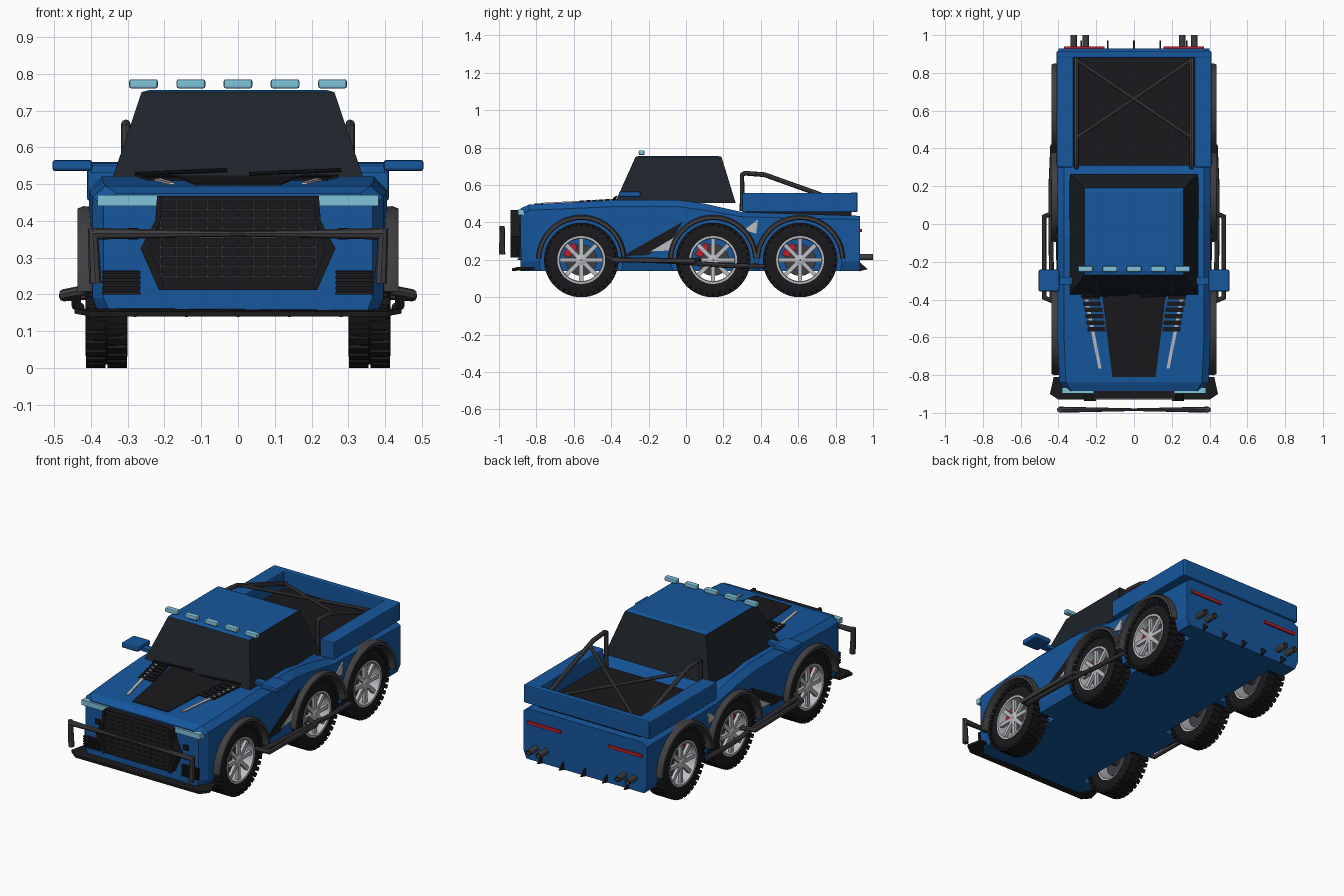
import bpy, bmesh
from math import pi, sin, cos, radians
from mathutils import Vector, Matrix

if "Cube" in bpy.data.objects:
    bpy.data.objects.remove(bpy.data.objects["Cube"])


def material(name, rgb):
    m = bpy.data.materials.new(name)
    m.diffuse_color = (*rgb, 1)
    m.use_nodes = True
    m.node_tree.nodes["Principled BSDF"].inputs["Base Color"].default_value = m.diffuse_color
    return m


BLUE = material("blue_paint", (0.008, 0.095, 0.34))
BLACK = material("black_trim", (0.010, 0.010, 0.012))
DARK = material("dark_metal", (0.05, 0.05, 0.055))
GLASS = material("dark_glass", (0.012, 0.017, 0.022))
SILVER = material("silver", (0.5, 0.51, 0.54))
LAMP = material("lamp_blue", (0.22, 0.55, 0.72))
RED = material("red", (0.5, 0.015, 0.025))


def finish(ob, mat, mirror=False, smooth=False):
    ob.data.materials.append(mat)
    bpy.ops.object.select_all(action='DESELECT')
    ob.select_set(True)
    bpy.context.view_layer.objects.active = ob
    if smooth:
        bpy.ops.object.shade_smooth_by_angle(angle=radians(40))
    if mirror:
        ob.modifiers.new("mirror", 'MIRROR').use_mirror_merge = False
    return ob


def make(name, bm, mat, **kw):
    bmesh.ops.recalc_face_normals(bm, faces=bm.faces)
    me = bpy.data.meshes.new(name)
    bm.to_mesh(me)
    bm.free()
    ob = bpy.data.objects.new(name, me)
    bpy.context.collection.objects.link(ob)
    return finish(ob, mat, **kw)


def add_box(bm, lo, hi, rot=Matrix()):
    lo, hi = Vector(lo), Vector(hi)
    m = rot @ Matrix.Translation((lo + hi) / 2) @ Matrix.Diagonal((*(hi - lo), 1))
    return bmesh.ops.create_cube(bm, size=1, matrix=m)


def boxes(name, spans, mat, bevel=0, **kw):
    bm = bmesh.new()
    for lo, hi in spans:
        add_box(bm, lo, hi)
    if bevel:
        bmesh.ops.bevel(bm, geom=bm.edges[:], offset=bevel, segments=2, affect='EDGES', profile=0.5)
    return make(name, bm, mat, **kw)


def plates(name, polys, offset, mat, **kw):
    """Flat outlines, each extruded by the offset vector."""
    bm = bmesh.new()
    for pts in polys:
        f = bm.faces.new([bm.verts.new(p) for p in pts])
        r = bmesh.ops.extrude_face_region(bm, geom=[f], use_keep_orig=True)
        bmesh.ops.translate(bm, vec=offset, verts=[v for v in r['geom'] if isinstance(v, bmesh.types.BMVert)])
    return make(name, bm, mat, **kw)


def lathe(bm, profile, segs, a0=0, a1=2 * pi, y=0, z=0):
    """Closed (radius, x) profile turned round the x axis."""
    full = a1 - a0 > 6.28
    rings = [[bm.verts.new((x, y + r * cos(a), z + r * sin(a))) for r, x in profile]
             for a in (a0 + (a1 - a0) * i / segs for i in range(segs + (not full)))]
    n = len(profile)
    for i in range(segs):
        p, q = rings[i], rings[(i + 1) % len(rings)]
        for k in range(n):
            bm.faces.new((p[k], p[(k + 1) % n], q[(k + 1) % n], q[k]))
    if not full:
        bm.faces.new(rings[0])
        bm.faces.new(rings[-1])


def tubes(name, paths, r, mat, radii=None, **kw):
    cu = bpy.data.curves.new(name, 'CURVE')
    cu.dimensions, cu.bevel_depth, cu.bevel_resolution, cu.use_fill_caps = '3D', r, 2, True
    for path in paths:
        s = cu.splines.new('POLY')
        s.points.add(len(path) - 1)
        for i, p in enumerate(path):
            s.points[i].co = (*p, 1)
            s.points[i].radius = radii[i] if radii else 1
    ob = bpy.data.objects.new(name, cu)
    bpy.context.collection.objects.link(ob)
    bpy.ops.object.select_all(action='DESELECT')
    ob.select_set(True)
    bpy.context.view_layer.objects.active = ob
    bpy.ops.object.convert(target='MESH')
    return finish(bpy.context.object, mat, smooth=True, **kw)


AXLES, WZ = (-0.56, 0.145, 0.61), 0.199

# Body shell lofted along its length: y, half width, shoulder z, top z
bm = bmesh.new()
rings = []
for y, w, zs, zt in ((-0.885, .365, .44, .475), (-0.84, .395, .465, .495), (-0.6, .405, .475, .508),
                     (-0.37, .405, .485, .52), (-0.05, .405, .485, .52), (0.1, .405, .465, .50),
                     (0.3, .405, .43, .455), (0.93, .40, .415, .435)):
    half = [(w - .02, .14), (w, .19), (w, zs), (w - .035, zt)]
    rings.append([bm.verts.new((x, y, z)) for x, z in half + [(-x, z) for x, z in half[::-1]]])
for p, q in zip(rings, rings[1:]):
    for k in range(8):
        bm.faces.new((p[k], p[(k + 1) % 8], q[(k + 1) % 8], q[k]))
bm.faces.new(rings[0])
bm.faces.new(rings[-1])
body = make("body", bm, BLUE)

# Wheel wells cut out of the body
bm = bmesh.new()
for y in AXLES:
    for s in (-1, 1):
        bmesh.ops.create_cone(bm, cap_ends=True, segments=40, radius1=.222, radius2=.222, depth=.24,
                              matrix=Matrix.Translation((s * .4, y, WZ)) @ Matrix.Rotation(pi / 2, 4, 'Y'))
cutter = make("well_cutter", bm, BLACK)
cutter.hide_render = True
mod = body.modifiers.new("wells", 'BOOLEAN')
mod.operation, mod.object, mod.solver = 'DIFFERENCE', cutter, 'EXACT'
bpy.context.view_layer.objects.active = body
bpy.ops.object.modifier_apply(modifier="wells")
bpy.data.objects.remove(cutter)

# Cab with inset windows
bm = bmesh.new()
base = [bm.verts.new(p) for p in ((-.345, -.38, .505), (.345, -.38, .505), (.34, .265, .505), (-.34, .265, .505))]
roof = [bm.verts.new(p) for p in ((-.262, -.27, .75), (.262, -.27, .75), (.262, .19, .75), (-.262, .19, .75))]
sides = [bm.faces.new((base[i], base[(i + 1) % 4], roof[(i + 1) % 4], roof[i])) for i in range(4)]
top = bm.faces.new(roof)
bm.faces.new(base[::-1])
bmesh.ops.inset_individual(bm, faces=sides, thickness=.014, depth=0)
for f in sides:
    f.material_index = 1
bmesh.ops.inset_individual(bm, faces=[top], thickness=.03, depth=.006)
cab = make("cab", bm, BLUE)
cab.data.materials.append(GLASS)

# Wheel parts, modelled on the right and mirrored
def wheel(y):
    def put(name, bm, mat):
        make(name, bm, mat, mirror=True, smooth=True).location = (0, y, WZ)
    bm = bmesh.new()
    lathe(bm, [(.125, .305), (.165, .30), (.184, .31), (.189, .33), (.189, .385), (.184, .405),
               (.165, .415), (.125, .408)], 48)
    for i in range(36):
        for k, (x0, x1) in enumerate(((.302, .355), (.36, .413))):
            add_box(bm, (x0, -.011, .178), (x1, .011, .199), Matrix.Rotation(2 * pi * (i + k / 2) / 36, 4, 'X'))
    put("tyre", bm, BLACK)
    bm = bmesh.new()
    lathe(bm, [(.128, .31), (.128, .411), (.117, .411), (.113, .395), (.113, .31)], 40)
    lathe(bm, [(.002, .37), (.03, .37), (.03, .398), (.022, .404), (.002, .404)], 20)
    for i in range(8):
        add_box(bm, (.383, -.011, .02), (.401, .011, .118), Matrix.Rotation(2 * pi * i / 8, 4, 'X'))
    put("rim", bm, SILVER)
    bm = bmesh.new()
    lathe(bm, [(.002, .345), (.085, .345), (.085, .357), (.002, .357)], 32)
    lathe(bm, [(.002, .25), (.03, .25), (.03, .345), (.002, .345)], 16)
    put("brake_disc", bm, DARK)
    bm = bmesh.new()
    lathe(bm, [(.06, .335), (.1, .335), (.1, .375), (.06, .375)], 8, radians(110), radians(165))
    put("brake_caliper", bm, RED)
    bm = bmesh.new()
    lathe(bm, [(.214, .37), (.238, .37), (.241, .42), (.234, .437), (.219, .437), (.214, .425)], 28,
          radians(2), radians(178))
    put("fender_flare", bm, DARK)


for y in AXLES:
    wheel(y)

# Cargo bed
boxes("bed_walls", [((.32, .3, .455), (.41, .915, .558))], BLUE, .006, mirror=True)
boxes("bed_tailgate", [((-.405, .88, .455), (.405, .917, .56))], BLUE, .006)
boxes("bed_floor", [((-.33, .31, .43), (.33, .885, .463))], BLACK)
# Roll bars with cross brace
tubes("roll_bar", [[(.305, .3, .46), (.305, .3, .655), (.305, .315, .663), (.305, .42, .655), (.305, .70, .555),
                    (.305, .875, .49)]], .013, DARK, mirror=True)
tubes("roll_cross", [[(s * -.3, .46, .642), (s * .3, .865, .494)] for s in (1, -1)], .010, DARK)

# Roof lamps, headlamps, tail lamps
boxes("roof_lamps", [((x - .039, -.253, .76), (x + .039, -.222, .785)) for x in (-.257, -.128, 0, .128, .257)],
      LAMP, .006)
boxes("headlamp", [((.215, -.897, .44), (.382, -.865, .47))], LAMP, mirror=True)
boxes("tail_lamp", [((.155, .925, .348), (.37, .94, .365))], RED, mirror=True)

# Side mirrors
boxes("mirror", [((.395, -.358, .535), (.505, -.242, .566))], BLUE, .009, mirror=True)
boxes("mirror_arm", [((.32, -.32, .53), (.40, -.28, .55))], BLUE, mirror=True)

# Grille: dark surround with a wire mesh
out = [(.22, .467), (.225, .40), (.265, .325), (.215, .212)]
plates("grille", [[(x, -.88, z) for x, z in out + [(-x, z) for x, z in out[::-1]]]], (0, -.04, 0), BLACK)
boxes("grille_mesh", [((-.215, -.93, z - .002), (.215, -.918, z + .002)) for z in [.25 + .026 * i for i in range(9)]]
      + [((x - .002, -.93, .245), (x + .002, -.918, .46)) for x in [-.21 + .042 * i for i in range(11)]], DARK)
plates("grille_frame", [[(.205, -.92, .467), (.22, -.92, .467), (.225, -.92, .40), (.265, -.92, .325),
                         (.215, -.92, .212), (.20, -.92, .225), (.24, -.92, .325), (.21, -.92, .40)]],
       (0, -.018, 0), BLACK, mirror=True)
# Bumper vents and splitter
boxes("bumper_vent", [((.265, -.9, z), (.37, -.87, z + .008)) for z in [.2 + .014 * i for i in range(5)]]
      + [((.268, -.892, .2), (.365, -.87, .265)), ((.27, -.893, .35), (.3, -.87, .38))], BLACK, mirror=True)
plates("splitter", [[(-.40, -.93, .14), (.40, -.93, .14), (.445, -.90, .148), (.425, -.81, .148),
                     (-.425, -.81, .148), (-.445, -.90, .148)]], (0, 0, .014), BLACK)
# Front bull bar
tubes("bull_bar", [[(-.395, -.983, .365), (0, -.983, .365), (.395, -.983, .365)]], .016, DARK, (1, .45, 1))
tubes("bull_bar_end", [[(.395, -.983, .38), (.388, -.983, .23)]], .016, DARK, (.85, 1.05), mirror=True)

# Hood panel, louvres and stripes lying on the sloped hood
def hood(x, y):
    return (x, y, .519 + (y + .37) * .0532)


plates("hood_panel", [[hood(-.17, -.365), hood(.17, -.365), hood(.115, -.81), hood(-.115, -.81)]],
       (0, 0, .005), BLACK)
plates("hood_louvres", [[hood(a - .006 * i, y), hood(b - .006 * i, y), hood(b - .006 * i, y - .024),
                         hood(a - .006 * i, y - .024)]
                        for i, y in enumerate([-.375 - .034 * k for k in range(6)]) for a, b in [(.18, .275)]],
       (0, 0, .008), BLACK, mirror=True)
plates("hood_stripe", [[hood(.243, -.39), hood(.263, -.39), hood(.188, -.765), hood(.172, -.765)]],
       (0, 0, .007), SILVER, mirror=True)
tubes("wipers", [[(.03, -.385, .528), (.28, -.372, .538)], [(-.28, -.385, .528), (-.03, -.372, .538)]], .005, BLACK)

# Door wedges
plates("door_wedge", [[(.404, -.34, .22), (.404, -.015, .405), (.404, -.075, .31), (.404, -.2, .225)]],
       (.005, 0, 0), BLACK, mirror=True)
plates("door_accent", [[(.404, -.19, .245), (.404, -.055, .325), (.404, -.085, .25)],
                       [(.404, .31, .36), (.404, .385, .415), (.404, .375, .34)]], (.008, 0, 0), SILVER, mirror=True)
# Side steps
tubes("side_step", [[(.40, -.42, .215), (.475, -.39, .2), (.475, .04, .195), (.40, .07, .2)]], .014, DARK, mirror=True)
tubes("side_rail", [[(.435, -.40, .205), (.44, -.05, .19), (.44, .2, .17), (.43, .42, .165)]], .013, DARK, mirror=True)

# Exhausts and diffuser fins
bm = bmesh.new()
for x in (.255, .32):
    lathe(bm, [(.011, 0), (.017, 0), (.017, .09), (.011, .09)], 16)
    new = [v for v in bm.verts if not v.tag]
    bmesh.ops.transform(bm, verts=new, matrix=Matrix.Translation((x, .91, .215)) @ Matrix.Rotation(pi / 2, 4, 'Z'))
    for v in new:
        v.tag = True
make("exhaust", bm, DARK, mirror=True, smooth=True)
plates("diffuser_fins", [[(x - .004, .925, .19), (x - .004, .972, .15), (x - .004, .925, .138)]
                         for x in (-.28, -.14, 0, .14, .28)], (.008, 0, 0), BLACK)
